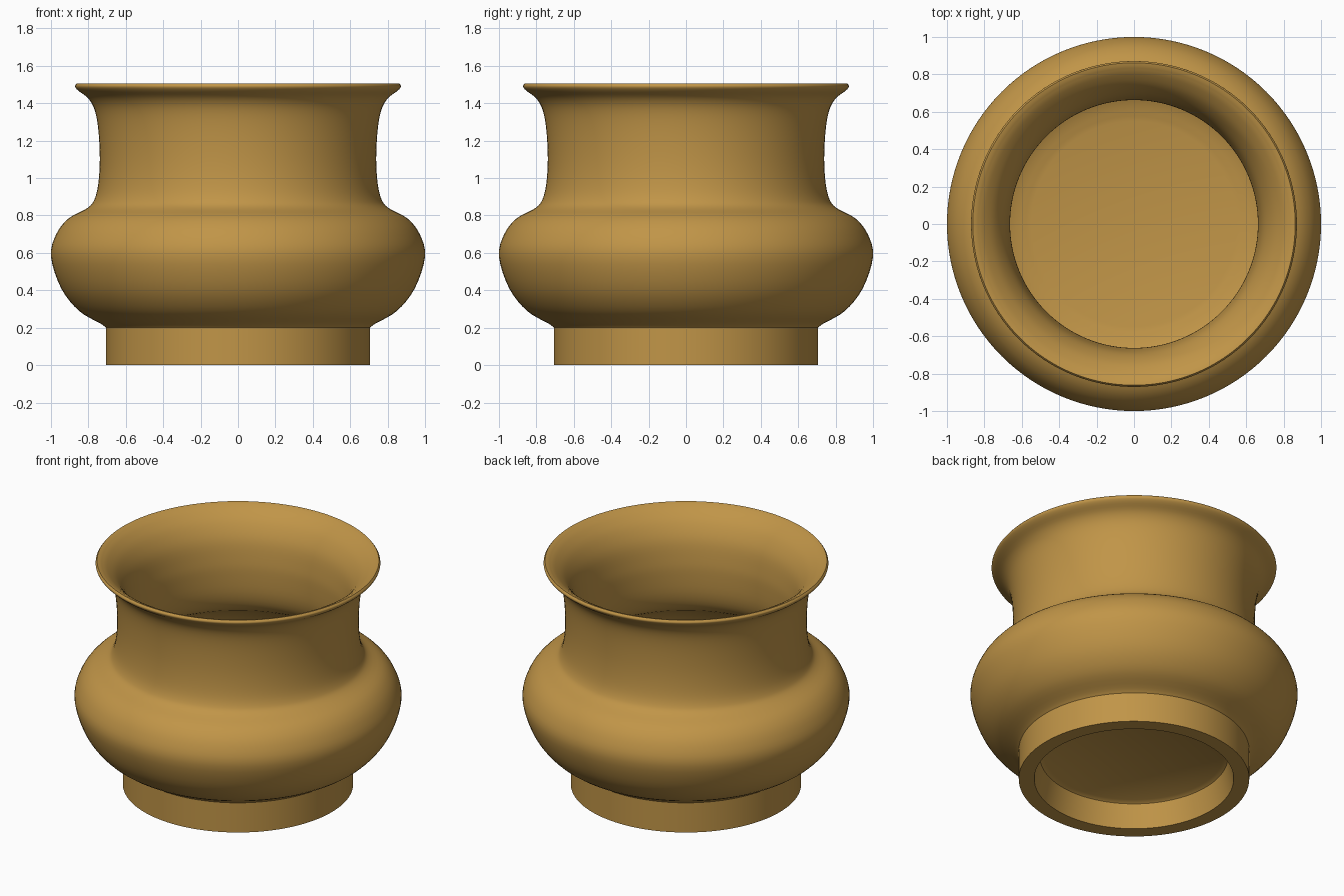
import bpy
import bmesh
import math
from mathutils import Vector

if "Cube" in bpy.data.objects:
    bpy.data.objects.remove(bpy.data.objects["Cube"])

SEGMENTS = 128

bronze = bpy.data.materials.new("aged_bronze")
bronze.diffuse_color = (0.53, 0.30, 0.064, 1)
bronze.use_nodes = True
bronze.node_tree.nodes["Principled BSDF"].inputs["Base Color"].default_value = bronze.diffuse_color


def smooth_curve(points, steps=4):
    """Catmull-Rom curve through (radius, z) points."""
    p = [Vector(q) for q in points]
    p = [2 * p[0] - p[1]] + p + [2 * p[-1] - p[-2]]
    out = []
    for a, b, c, d in zip(p, p[1:], p[2:], p[3:]):
        for k in range(steps):
            t = k / steps
            out.append(0.5 * (2 * b + (c - a) * t + (2 * a - 5 * b + 4 * c - d) * t * t
                              + (3 * b - a - 3 * c + d) * t ** 3))
    return out + [p[-2]]


def lathe(name, profile):
    """Revolve a profile about z; radius 0 becomes a single pole."""
    bm = bmesh.new()
    rings = []
    for r, z in profile:
        if r < 1e-5:
            rings.append([bm.verts.new((0, 0, z))] * SEGMENTS)
        else:
            angles = [2 * math.pi * j / SEGMENTS for j in range(SEGMENTS)]
            rings.append([bm.verts.new((r * math.cos(a), r * math.sin(a), z)) for a in angles])
    for low, high in zip(rings, rings[1:]):
        for j in range(SEGMENTS):
            k = (j + 1) % SEGMENTS
            corners = [low[j], low[k], high[k], high[j]]
            bm.faces.new(list(dict.fromkeys(corners)))
    mesh = bpy.data.meshes.new(name)
    bm.to_mesh(mesh)
    bm.free()
    mesh.materials.append(bronze)
    obj = bpy.data.objects.new(name, mesh)
    bpy.context.collection.objects.link(obj)
    bpy.ops.object.select_all(action='DESELECT')
    obj.select_set(True)
    bpy.context.view_layer.objects.active = obj
    bpy.ops.object.shade_smooth_by_angle(angle=math.radians(35))
    return obj


# Foot ring with the recessed underside
lathe("foot_ring", [(0, 0.17), (0.55, 0.17), (0.575, 0.155), (0.61, 0.0),
                    (0.705, 0.0), (0.705, 0.2)])

# Outer wall: bulging belly, waisted neck, flared lip
outer = smooth_curve([(0.705, 0.2), (0.735, 0.222), (0.85, 0.29), (0.945, 0.41),
                      (1.0, 0.58), (0.972, 0.70), (0.905, 0.785), (0.805, 0.84),
                      (0.768, 0.885), (0.747, 0.97), (0.739, 1.10), (0.746, 1.25),
                      (0.765, 1.36), (0.80, 1.425), (0.855, 1.468), (0.871, 1.49),
                      (0.862, 1.506)])

# Inner wall: flared mouth, neck, hollow belly, flat floor
inner = smooth_curve([(0.845, 1.502), (0.80, 1.475), (0.74, 1.415), (0.69, 1.32),
                      (0.668, 1.20), (0.663, 1.10), (0.675, 0.95), (0.72, 0.845),
                      (0.82, 0.775), (0.90, 0.69), (0.925, 0.58), (0.88, 0.45),
                      (0.78, 0.34), (0.66, 0.27), (0.55, 0.24)]) + [(0, 0.24)]

lathe("pot_body", outer + inner)
